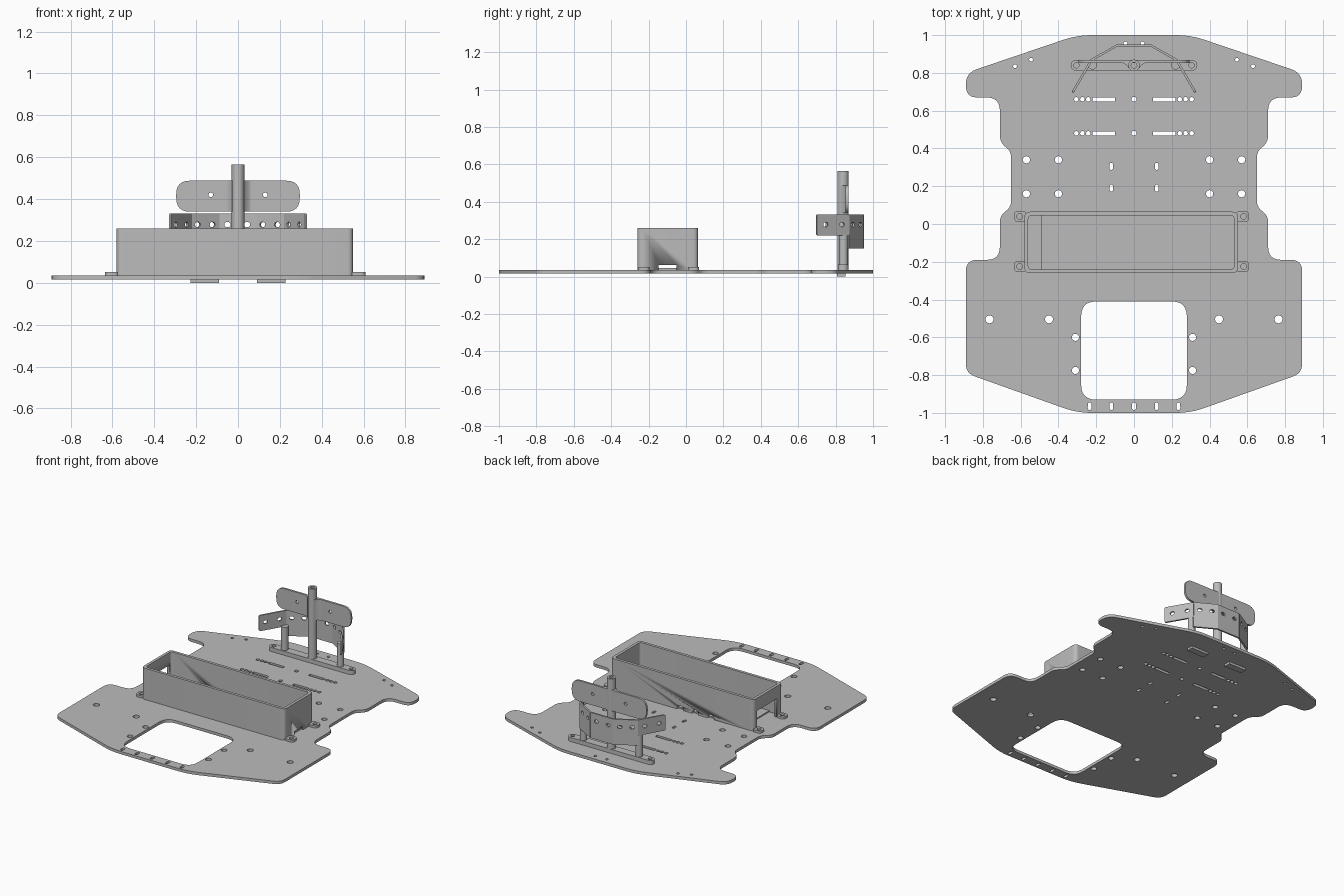
import bpy, bmesh, math
from mathutils import Matrix, Vector

cube = bpy.data.objects.get("Cube")
if cube:
    bpy.data.objects.remove(cube, do_unlink=True)

grey = bpy.data.materials.new("plain_grey")
grey.use_nodes = True
grey.diffuse_color = (0.5, 0.5, 0.5, 1)
grey.node_tree.nodes["Principled BSDF"].inputs["Base Color"].default_value = (0.5, 0.5, 0.5, 1)


def rounded(corners, steps=6):
    """Closed loop from (x, y, corner cut length)."""
    out = []
    for i, (x, y, cut) in enumerate(corners):
        p = Vector((x, y))
        if cut == 0:
            out.append(p)
            continue
        a = Vector(corners[i - 1][:2]) - p
        b = Vector(corners[(i + 1) % len(corners)][:2]) - p
        a, b = a.normalized() * cut, b.normalized() * cut
        for k in range(steps + 1):
            t = k / steps
            out.append(p + a * (1 - t) ** 2 + b * t ** 2)
    return out


def circle(x, y, r, n=20):
    return [Vector((x + r * math.cos(i * math.tau / n), y + r * math.sin(i * math.tau / n))) for i in range(n)]


def rect(x0, x1, y0, y1, r=0.0):
    return rounded([(x0, y0, r), (x1, y0, r), (x1, y1, r), (x0, y1, r)])


def slot(x, y, w, h):
    """Stadium shape from two half circles."""
    r = min(w, h) / 2
    pts = []
    for p in circle(0, 0, r, 24):
        sx = (w / 2 - r) * (1 if p.x > 0 else -1)
        sy = (h / 2 - r) * (1 if p.y > 0 else -1)
        pts.append(Vector((x + p.x + sx, y + p.y + sy)))
    return pts


def mirrored(loops):
    return loops + [[Vector((-p.x, p.y)) for p in reversed(l)] for l in loops]


def slab(name, loops, depth, matrix):
    """Extrude loops (inner ones become holes) centred on the matrix plane."""
    cu = bpy.data.curves.new(name, 'CURVE')
    cu.dimensions, cu.fill_mode, cu.extrude = '2D', 'BOTH', depth / 2
    for loop in loops:
        sp = cu.splines.new('POLY')
        sp.points.add(len(loop) - 1)
        for q, p in zip(sp.points, loop):
            q.co = (p.x, p.y, 0, 1)
        sp.use_cyclic_u = True
    ob = bpy.data.objects.new(name, cu)
    bpy.context.collection.objects.link(ob)
    bpy.ops.object.select_all(action='DESELECT')
    bpy.context.view_layer.objects.active = ob
    ob.select_set(True)
    bpy.ops.object.convert(target='MESH')
    ob = bpy.context.view_layer.objects.active
    bm = bmesh.new()
    bm.from_mesh(ob.data)
    bmesh.ops.remove_doubles(bm, verts=bm.verts, dist=1e-5)
    bmesh.ops.recalc_face_normals(bm, faces=bm.faces)
    bm.to_mesh(ob.data)
    bm.free()
    ob.data.materials.clear()
    ob.data.materials.append(grey)
    ob.matrix_world = matrix
    bpy.ops.object.shade_smooth_by_angle(angle=math.radians(30))
    return ob


def flat(name, loops, z0, z1):
    return slab(name, loops, z1 - z0, Matrix.Translation((0, 0, (z0 + z1) / 2)))


def upright(name, loops, depth, start, direction):
    """Local x runs along the direction, local y is up."""
    d = Vector(direction).to_3d().normalized()
    up = Vector((0, 0, 1))
    m = Matrix((d, up, d.cross(up))).transposed().to_4x4()
    return slab(name, loops, depth, Matrix.Translation((start[0], start[1], 0)) @ m)


def cut(ob, cutter):
    cutter.hide_render = True
    bpy.context.view_layer.objects.active = ob
    mod = ob.modifiers.new("opening", 'BOOLEAN')
    mod.operation, mod.solver, mod.object = 'DIFFERENCE', 'EXACT', cutter
    bpy.ops.object.modifier_apply(modifier=mod.name)
    bpy.data.objects.remove(cutter, do_unlink=True)


# Base plate with its outline, window and hole pattern
half = [(0.30, 1, .08), (0.89, .80, .06), (0.89, .67, .06), (0.71, .67, .07), (0.71, .43, .04),
        (0.65, .385, .035), (0.65, .09, .035), (0.71, .045, .035), (0.71, -.19, .07),
        (0.89, -.19, .06), (0.89, -.79, .05), (0.30, -1, .08)]
outline = rounded(half + [(-x, y, c) for x, y, c in reversed(half)])
side = [circle(x, y, .019) for x in (.4, .57) for y in (.16, .34)]
side += [circle(x, -.505, .021) for x in (.45, .765)]
side += [circle(.31, y, .019) for y in (-.6, -.775)]
side += [circle(x, y, .01) for x, y in ((.63, .835), (.545, .87), (.045, .957))]
side += [slot(.12, y, .018, .038) for y in (.19, .305)]
side += [slot(x, -.965, .02, .04) for x in (.12, .235)]
middle = [rect(-.28, .28, -.93, -.41, .08), slot(0, -.965, .02, .04)]
for y in (.48, .66):
    side += [rect(.1, .22, y - .011, y + .011)]
    side += [circle(x, y, .012) for x in (.242, .273, .305)]
    middle.append(circle(0, y, .013))
flat("base_plate", [outline] + middle + mirrored(side), .016, .036)

# Battery tray: walls, floor and mounting feet
walls = flat("tray_walls", [rect(-.58, .55, -.26, .065, .03), rect(-.56, .53, -.24, .045, .02)], .036, .26)
cut(walls, flat("cable_opening_cutter", [rect(-.62, -.557, -.20, .03)], .03, .17))
cut(walls, flat("end_notch_cutter", [rect(.52, .6, -.147, -.05)], .03, .062))
for x in (0.0, -.12, -.24):
    cut(walls, upright("wire_notch_cutter", [circle(0, .04, .026)], .06, (x, .055), (1, 0)))
flat("tray_floor", [rect(-.49, .535, -.245, .05)], .036, .045)
for sx, inner, outer in ((-1, -.57, -.635), (1, .54, .61)):
    for y in (-.225, .04):
        x = outer - sx * .03
        flat("tray_foot", [rect(min(inner, outer), max(inner, outer), y - .03, y + .03, .025),
                           circle(x, y, .015)], .036, .052)

# Sensor mount: base bar, pole, posts and underside tabs
flat("mount_bar", [slot(0, .84, .67, .058), circle(0, .84, .016)]
     + mirrored([circle(.305, .84, .014)]), .036, .065)
flat("mount_pole", [circle(0, .84, .03, 32), circle(0, .84, .015)], .04, .565)
for s in (-1, 1):
    flat("mount_post", [circle(s * .22, .842, .024)], .06, .23)
    flat("underside_tab", [rect(s * .158 - .068, s * .158 + .068, .806, .853)], 0, .018)

# Upper sensor plate with flared hub on the pole
upright("sensor_plate", [rect(-.295, .295, .34, .488, .065)] + mirrored([circle(.13, .42, .011)]),
        .015, (0, .86), (1, 0))
flare = [(.10, .862), (.06, .853), (.038, .84), (.028, .825)]
flat("sensor_plate_hub", [[Vector(p) for p in flare]
                          + [Vector((-x, y)) for x, y in reversed(flare)], circle(0, .84, .015)], .34, .488)

# Bent band of five panels, each with a pair of holes
bend = [(-.323, .70), (-.225, .868), (-.09, .945), (.09, .945), (.225, .868), (.323, .70)]
for i in range(5):
    a, b = Vector(bend[i]), Vector(bend[i + 1])
    length = (b - a).length
    wing = i in (0, 4)
    low = .22 if wing else .15
    holes = [slot(length * f, .278, .03, .024) for f in (.22, .74)]
    upright("band_wing" if wing else "band_panel",
            [rect(-.003, length + .003, low, .332, .012 if wing else 0)] + holes, .012, a, b - a)
